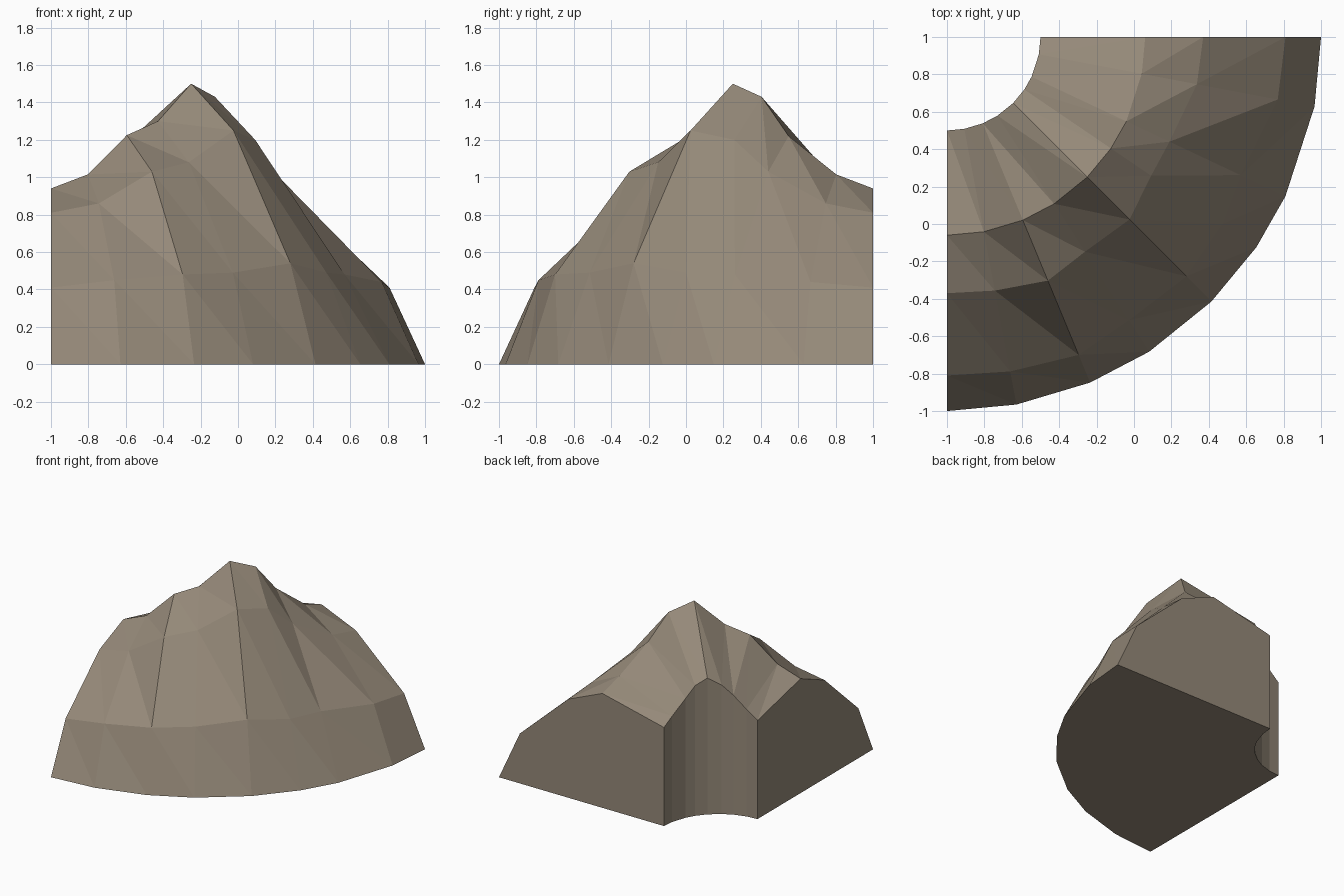
import bpy
import bmesh
from math import sin, cos, radians

# Remove the default cube only
default_cube = bpy.data.objects.get("Cube")
if default_cube:
    bpy.data.objects.remove(default_cube, do_unlink=True)


def make_material(name, colour):
    material = bpy.data.materials.new(name)
    material.use_nodes = True
    material.diffuse_color = colour
    shader = material.node_tree.nodes["Principled BSDF"]
    shader.inputs["Base Color"].default_value = colour
    shader.inputs["Roughness"].default_value = 0.9
    return material


# Spokes of the quarter ring, fanned out from the concave corner
spoke_angles = [0, 10.7, 22.5, 32.7, 45, 55.8, 64.8, 79.3, 90]
spoke_count = len(spoke_angles)


def level(value):
    return [value] * spoke_count


# Contour rows from the inner foot over the ridge to the outer foot: radii, heights
contours = [
    (level(0.5), level(0)),
    (level(0.5), [.81, .88, .98, 1.06, 1.12, 1.07, .98, .87, .81]),
    (level(1.06), [.94, 1.015, 1.225, 1.3, 1.5, 1.43, 1.22, 1.015, .94]),
    ([1.37, 1.38, 1.41, 1.365, 1.38, 1.32, 1.315, 1.36, 1.37],
     [.81, .86, 1.03, 1.08, 1.25, 1.2, 1.03, .86, .81]),
    ([1.81, 1.82, 1.84, 1.8, 1.81, 1.78, 1.735, 1.8, 1.81],
     [.41, .45, .48, .49, .54, .49, .48, .44, .41]),
    (level(2), level(0)),
]


def build_ridge(name, material):
    bm = bmesh.new()
    rows = []
    for radii, heights in contours:
        row = []
        for angle, radius, height in zip(spoke_angles, radii, heights):
            a = radians(angle)
            row.append(bm.verts.new((radius * sin(a) - 1, 1 - radius * cos(a), height)))
        rows.append(row)

    # Rocky surface, each cell split along the same diagonal
    for inner, outer in zip(rows, rows[1:]):
        for i in range(spoke_count - 1):
            bm.faces.new((inner[i], outer[i], outer[i + 1]))
            bm.faces.new((inner[i], outer[i + 1], inner[i + 1]))

    # Flat underside
    foot_in, foot_out = rows[0], rows[-1]
    for i in range(spoke_count - 1):
        bm.faces.new((foot_in[i], foot_in[i + 1], foot_out[i + 1], foot_out[i]))

    # Flat cut ends that join neighbouring pieces
    for end in (0, -1):
        bm.faces.new([row[end] for row in rows])

    bmesh.ops.recalc_face_normals(bm, faces=bm.faces)
    mesh = bpy.data.meshes.new(name)
    bm.to_mesh(mesh)
    bm.free()
    mesh.materials.append(material)
    ridge = bpy.data.objects.new(name, mesh)
    bpy.context.collection.objects.link(ridge)
    return ridge


rock = make_material("brown_rock", (0.30, 0.25, 0.19, 1))
build_ridge("mountain_ridge_corner", rock)
